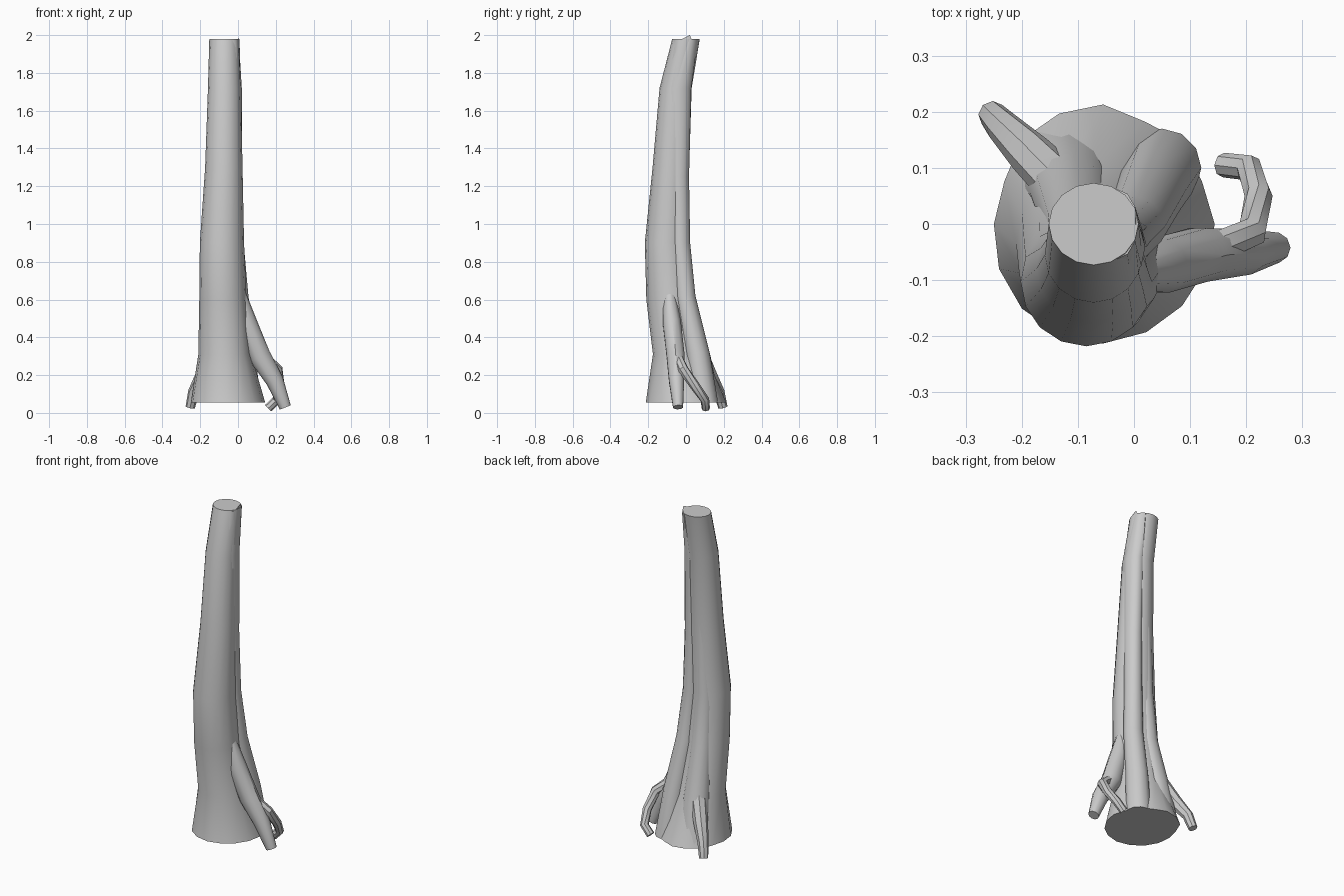
import bpy, bmesh, math
from mathutils import Vector


def loft(name, stations, sides, level=False, lobes=()):
    """Skin rings (x, y, z, rx, ry) along a path; lobes scales the first ring's corners."""
    bm = bmesh.new()
    pts = [Vector(s[:3]) for s in stations]
    rings = []
    for i, s in enumerate(stations):
        t = (pts[min(i + 1, len(pts) - 1)] - pts[max(i - 1, 0)]).normalized()
        if level:
            t = Vector((0, 0, 1 if t.z > 0 else -1))
        u = Vector((0, 1, 0)).cross(t).normalized()
        v = t.cross(u)
        ring = []
        for k in range(sides):
            a = 2 * math.pi * k / sides
            f = lobes[k % len(lobes)] if lobes and i == 0 else 1
            ring.append(bm.verts.new(pts[i] + (u * math.cos(a) * s[3] + v * math.sin(a) * s[4]) * f))
        rings.append(ring)
    for a, b in zip(rings, rings[1:]):
        for k in range(sides):
            n = (k + 1) % sides
            bm.faces.new((a[k], a[n], b[n], b[k]))
    bm.faces.new(rings[0][::-1])
    bm.faces.new(rings[-1])
    bmesh.ops.recalc_face_normals(bm, faces=bm.faces)
    me = bpy.data.meshes.new(name)
    bm.to_mesh(me)
    bm.free()
    ob = bpy.data.objects.new(name, me)
    bpy.context.collection.objects.link(ob)
    bpy.context.view_layer.objects.active = ob
    bpy.ops.object.select_all(action='DESELECT')
    ob.select_set(True)
    bpy.ops.object.shade_smooth_by_angle(angle=math.radians(40))
    return ob


# Main trunk, flared into an irregular foot
loft("main_trunk", [
    (-0.055, 0, 0.055, 0.205, 0.213),
    (-0.07, -0.035, 0.31, 0.14, 0.14),
    (-0.08, -0.085, 0.6, 0.125, 0.125),
    (-0.085, -0.103, 0.9, 0.117, 0.115),
    (-0.075, -0.08, 1.3, 0.099, 0.097),
    (-0.072, -0.055, 1.72, 0.087, 0.085),
    (-0.072, 0, 1.98, 0.08, 0.073)], 16, True,
    (0.97, 0.93, 0.98, 0.93, 1.0, 1.0, 1.0, 0.93, 0.95, 0.98, 1.0, 1.0, 1.0, 0.98, 0.97, 0.97))

# Stem twisting up the right and back
right = loft("right_stem", [
    (0.05, 0.10, 0.055, 0.07, 0.07),
    (0.03, 0.06, 0.32, 0.062, 0.065),
    (0.0, -0.005, 0.62, 0.055, 0.055),
    (-0.02, -0.03, 0.9, 0.05, 0.052),
    (-0.025, -0.04, 1.25, 0.048, 0.056),
    (-0.03, -0.04, 1.72, 0.05, 0.068),
    (-0.03, 0.0, 1.975, 0.037, 0.062)], 12, True)
# Chipped point on the stem's top end
tip = [v for v in right.data.vertices if v.co.z > 1.97]
max(tip, key=lambda v: v.co.x).co = (0.003, 0.02, 2.0)

# Stem merging into the back left
loft("back_left_stem", [
    (-0.12, 0.09, 0.055, 0.10, 0.09),
    (-0.11, 0.055, 0.3, 0.075, 0.075),
    (-0.10, -0.01, 0.6, 0.062, 0.062),
    (-0.10, -0.04, 0.9, 0.058, 0.055),
    (-0.09, -0.04, 1.3, 0.05, 0.055),
    (-0.085, -0.035, 1.65, 0.04, 0.045)], 12, True)

# Surface roots
loft("right_root", [
    (0.0, -0.09, 0.66, 0.03, 0.03),
    (0.045, -0.075, 0.48, 0.055, 0.05),
    (0.115, -0.055, 0.3, 0.058, 0.05),
    (0.195, -0.05, 0.17, 0.047, 0.042),
    (0.25, -0.042, 0.03, 0.031, 0.028)], 10)
loft("right_branch_root", [
    (0.13, -0.05, 0.30, 0.03, 0.03),
    (0.21, -0.015, 0.23, 0.028, 0.028),
    (0.222, 0.05, 0.14, 0.025, 0.026),
    (0.205, 0.1, 0.07, 0.024, 0.024),
    (0.16, 0.105, 0.025, 0.024, 0.022)], 8)
loft("back_left_root", [
    (-0.13, 0.07, 0.32, 0.045, 0.045),
    (-0.185, 0.125, 0.2, 0.04, 0.04),
    (-0.235, 0.175, 0.11, 0.03, 0.03),
    (-0.253, 0.195, 0.03, 0.025, 0.025)], 8)
